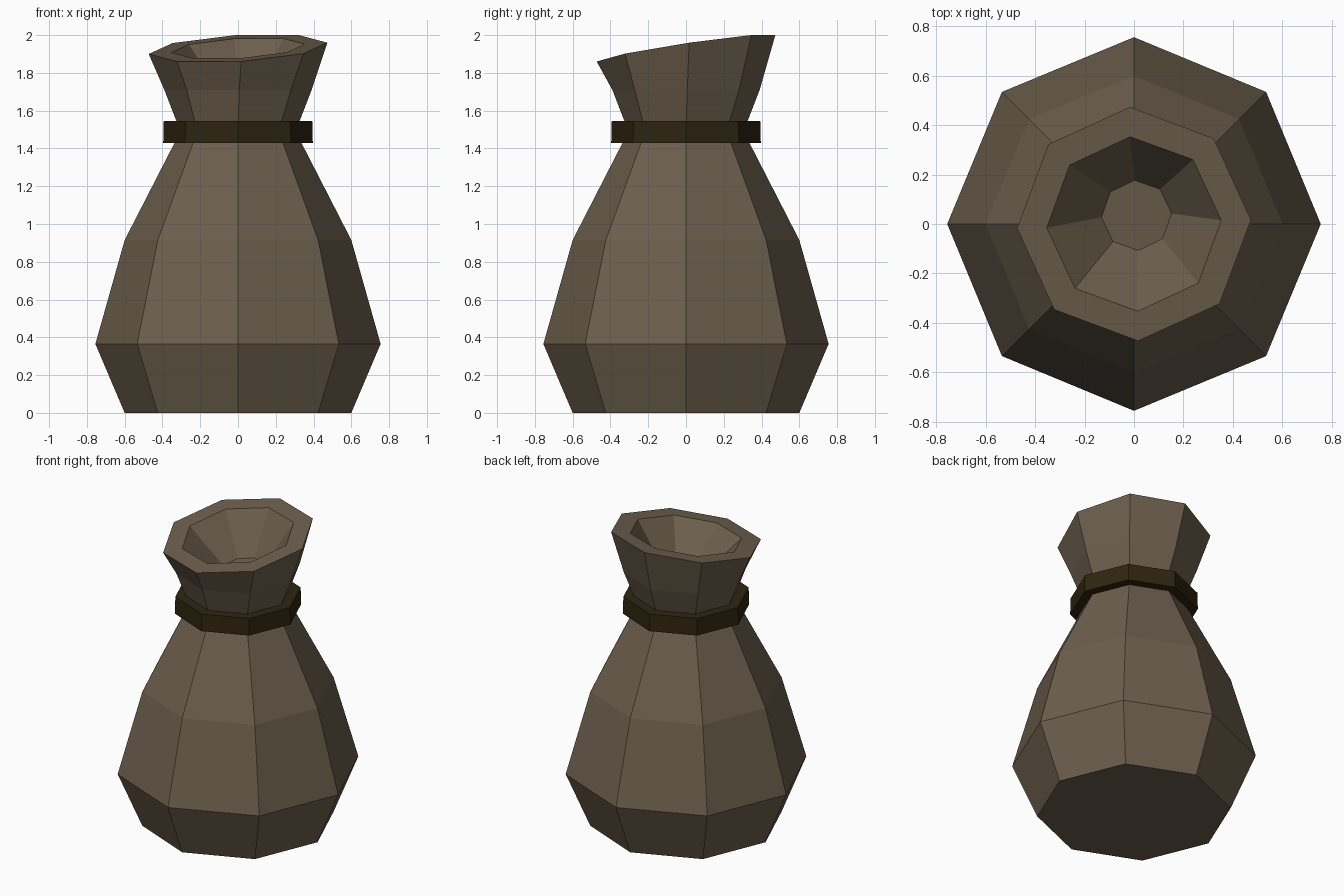
import bpy
import bmesh
from math import cos, sin, radians, tau

SIDES = 8
TILT_X, TILT_Y = 0.058, 0.149   # slope of the slanted mouth

if "Cube" in bpy.data.objects:
    bpy.data.objects.remove(bpy.data.objects["Cube"])


def make_material(name, rgb):
    mat = bpy.data.materials.new(name)
    mat.use_nodes = True
    colour = (*rgb, 1.0)
    mat.diffuse_color = colour
    shader = mat.node_tree.nodes["Principled BSDF"]
    shader.inputs["Base Color"].default_value = colour
    shader.inputs["Roughness"].default_value = 0.9
    return mat


def ring(bm, radius, z, twist=0.0, tilt=0.0, centre=(0.0, 0.0)):
    """One octagonal loop, optionally twisted and slanted."""
    verts = []
    for i in range(SIDES):
        a = tau * i / SIDES + radians(twist)
        x, y = radius * cos(a), radius * sin(a)
        height = z + tilt * (TILT_X * x + TILT_Y * y)
        verts.append(bm.verts.new((x + centre[0], y + centre[1], height)))
    return verts


def bridge(bm, lower, upper):
    for i in range(SIDES):
        j = (i + 1) % SIDES
        bm.faces.new((lower[i], lower[j], upper[j], upper[i]))


def finish(bm, name, mat):
    bmesh.ops.recalc_face_normals(bm, faces=bm.faces[:])
    mesh = bpy.data.meshes.new(name)
    bm.to_mesh(mesh)
    bm.free()
    mesh.materials.append(mat)
    obj = bpy.data.objects.new(name, mesh)
    bpy.context.collection.objects.link(obj)
    return obj


cloth = make_material("brown cloth", (0.15, 0.113, 0.073))
leather = make_material("dark leather", (0.028, 0.018, 0.005))

# Sack: belly, pinched neck, slanted rim and hollow mouth
bm = bmesh.new()
loops = [
    ring(bm, 0.60, 0.0),
    ring(bm, 0.755, 0.365),
    ring(bm, 0.60, 0.915),
    ring(bm, 0.305, 1.49),
    ring(bm, 0.39, 1.71, twist=1),
    ring(bm, 0.473, 1.93, twist=2, tilt=1),
    ring(bm, 0.353, 1.93, twist=2.5, tilt=1),
    ring(bm, 0.142, 1.69, twist=3, tilt=1, centre=(0.01, 0.035)),
]
for lower, upper in zip(loops, loops[1:]):
    bridge(bm, lower, upper)
bm.faces.new(loops[0][::-1])
bm.faces.new(loops[-1])
finish(bm, "sack", cloth)

# Tie band around the neck
bm = bmesh.new()
loops = [
    ring(bm, 0.30, 1.43),
    ring(bm, 0.396, 1.43),
    ring(bm, 0.393, 1.545),
    ring(bm, 0.30, 1.545),
]
for lower, upper in zip(loops, loops[1:] + loops[:1]):
    bridge(bm, lower, upper)
finish(bm, "neck_band", leather)
